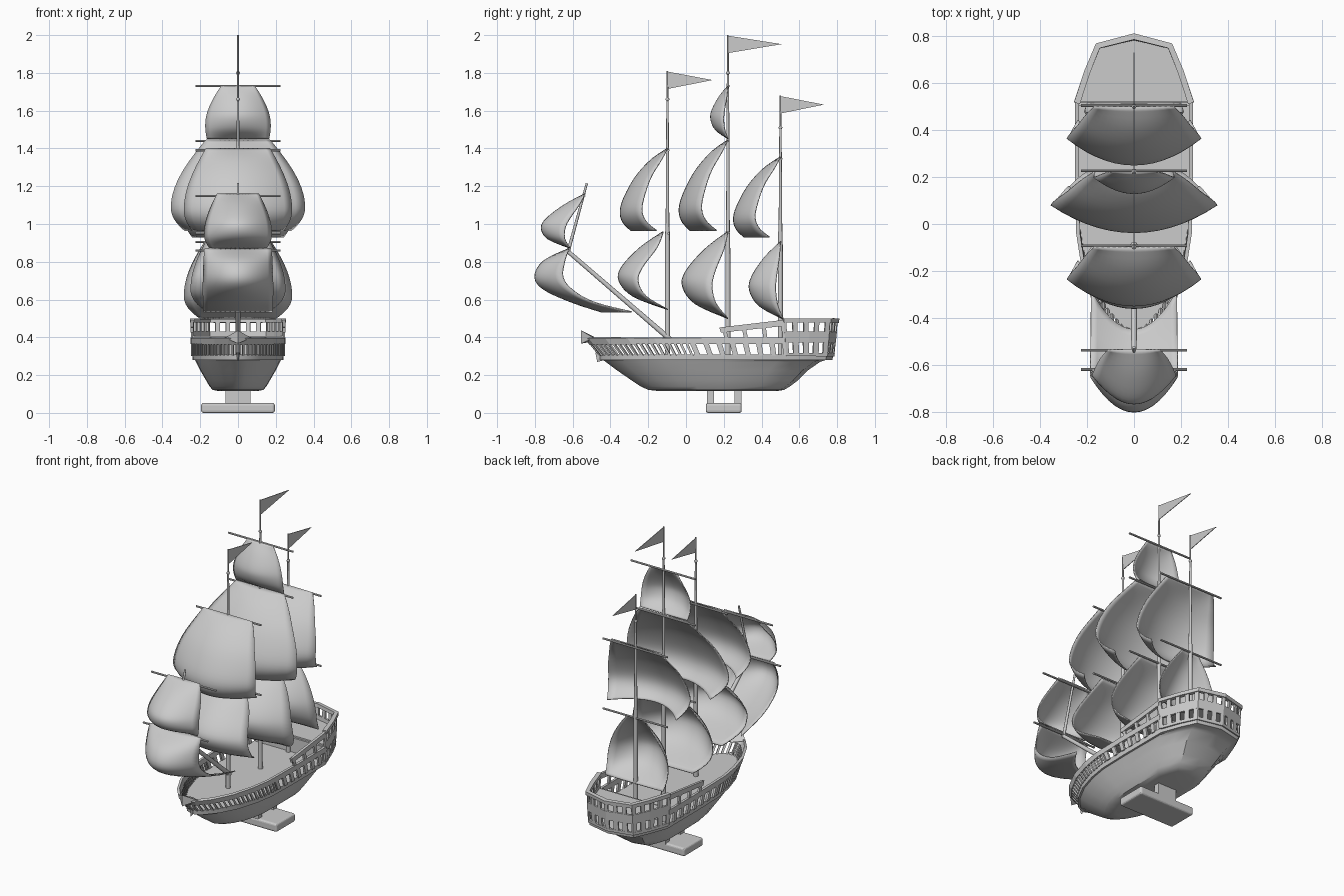
import bpy, bmesh, math
from mathutils import Vector

if "Cube" in bpy.data.objects:
    bpy.data.objects.remove(bpy.data.objects["Cube"])


def make(name, verts, faces, thick=0, smooth=None, offset=0):
    me = bpy.data.meshes.new(name)
    me.from_pydata([tuple(v) for v in verts], [], faces)
    bm = bmesh.new()
    bm.from_mesh(me)
    bmesh.ops.remove_doubles(bm, verts=bm.verts, dist=1e-5)
    bmesh.ops.recalc_face_normals(bm, faces=bm.faces)
    bm.to_mesh(me)
    bm.free()
    ob = bpy.data.objects.new(name, me)
    bpy.context.collection.objects.link(ob)
    if thick:
        m = ob.modifiers.new("thickness", "SOLIDIFY")
        m.thickness, m.offset = thick, offset
    if smooth:
        bpy.ops.object.select_all(action='DESELECT')
        ob.select_set(True)
        bpy.context.view_layer.objects.active = ob
        bpy.ops.object.shade_smooth_by_angle(angle=math.radians(smooth))
    return ob


def rod(name, a, b, r0, r1, n=12):
    a, b = Vector(a), Vector(b)
    q = (b - a).to_track_quat('Z', 'Y')
    ring = [Vector((math.cos(2*math.pi*i/n), math.sin(2*math.pi*i/n), 0)) for i in range(n)]
    v = [a + q @ (p*r0) for p in ring] + [b + q @ (p*r1) for p in ring]
    f = [(i, (i+1) % n, n+(i+1) % n, n+i) for i in range(n)]
    return make(name, v, f + [list(range(n)), list(range(n, 2*n))], smooth=40)


def box(name, x, y0, y1, z0, z1, bevel=0):
    v = [(sx, y, z) for z in (z0, z1) for sx, y in ((-x, y0), (x, y0), (x, y1), (-x, y1))]
    f = [(0, 1, 2, 3), (4, 5, 6, 7)] + [(i, (i+1) % 4, 4+(i+1) % 4, 4+i) for i in range(4)]
    ob = make(name, v, f)
    if bevel:
        m = ob.modifiers.new("bevel", "BEVEL")
        m.width, m.segments = bevel, 3
    return ob


# Half plan outline of the ship, bow to stern
OUT = [(0, -.46), (.05, -.44), (.12, -.36), (.18, -.25), (.22, -.12), (.24, 0),
       (.245, .2), (.245, .53), (.20, .65), (.155, .745), (0, .78)]


def remap(p, yb, ys, hw):
    return p[0]*hw/.245, yb + (p[1]+.46)/1.24*(ys-yb)


# Hull lofted from plan rings
rows = [(.115, -.14, .48, .10), (.122, -.20, .52, .135), (.14, -.24, .55, .15), (.17, -.285, .59, .168),
        (.225, -.365, .645, .20), (.27, -.425, .71, .222), (.28, -.44, .74, .228), (.28, -.455, .775, .24), (.31, -.46, .78, .243)]
full = OUT + [(-x, y) for x, y in OUT[-2:0:-1]]
n = len(full)
v = [(*remap(p, yb, ys, hw), z) for z, yb, ys, hw in rows for p in full]
f = [(r*n+i, r*n+(i+1) % n, (r+1)*n+(i+1) % n, (r+1)*n+i) for r in range(len(rows)-1) for i in range(n)]
make("hull", v, f + [list(range(n)), list(range(len(v)-n, len(v)))], smooth=35)

# Arc length along the outline
D = [0]
for a, b in zip(OUT, OUT[1:]):
    D.append(D[-1] + math.dist(a, b))


def at(d):
    for i in range(len(D)-1):
        if d <= D[i+1] + 1e-9:
            t = (d-D[i])/(D[i+1]-D[i])
            return [OUT[i][k] + t*(OUT[i+1][k]-OUT[i][k]) for k in (0, 1)]
    return list(OUT[-1])


def d_of(y):
    for i in range(len(OUT)-1):
        if y <= OUT[i+1][1]:
            return D[i] + (y-OUT[i][1])/(OUT[i+1][1]-OUT[i][1])*(D[i+1]-D[i])
    return D[-1]


def wall_point(d, z):
    p = at(d)
    x, y = remap(p, -.46-(z-.31)*.8, .78+(z-.31)*.1, .243)
    return x, y, z


def panels(name, spans, thick=.012):
    """Wall strips on both sides; span = d0, d1, (z0, z1) at start, (z0, z1) at end."""
    v, f = [], []
    for d0, d1, za, zb in spans:
        cuts = [d0] + [d for d in D if d0+1e-4 < d < d1-1e-4] + [d1]
        for s in (1, -1):
            b = len(v)
            for d in cuts:
                t = (d-d0)/(d1-d0)
                for k in (0, 1):
                    x, y, z = wall_point(d, za[k]+t*(zb[k]-za[k]))
                    v.append((s*x, y, z))
            f += [(b+2*i, b+2*i+2, b+2*i+3, b+2*i+1) for i in range(len(cuts)-1)]
    return make(name, v, f, thick)


def posts(d0, d1, count, width, z0, z1):
    step = (d1-d0)/count
    return [(max(0, d0+i*step-width/2), min(D[-1], d0+i*step+width/2), (z0, z1), (z0, z1)) for i in range(count+1)]


aft, end, waist = d_of(.53), D[-1], d_of(.06)
# Rails, balusters and stern gallery
panels("main_rail", [(0, aft, (.365, .398), (.365, .398))], .016)
panels("bow_balusters", posts(0, waist, 20, .013, .305, .37))
panels("waist_posts", posts(waist, aft, 7, .028, .305, .37))
panels("sheer_rail", [(d_of(.22), aft, (.425, .452), (.46, .492))], .016)
panels("sheer_posts", posts(d_of(.24), aft, 3, .02, .39, .455))
panels("stern_bands", [(aft, end, (.30, .318), (.30, .318)), (aft, end, (.372, .43), (.372, .43))], .014)
panels("stern_top_rail", [(aft, end, (.478, .5), (.478, .5))], .026)
panels("stern_posts", posts(aft, end, 7, .03, .31, .375) + posts(aft, end, 7, .024, .43, .48))

# Raised stern deck and its bulkhead
aft_pts = [wall_point(d, .40) for d in [aft] + [d for d in D if d > aft+1e-4]]
ring = aft_pts + [(-x, y, z) for x, y, z in aft_pts[-2::-1]]
make("stern_deck", ring, [list(range(len(ring)))], .012)
box("stern_bulkhead", .235, .505, .517, .30, .40)

# Prow ornament
pv = [(0, -.555, .437), (.07, -.49, .397), (0, -.555, .367), (-.07, -.49, .397), (0, -.45, .385)]
make("prow", pv, [(0, 1, 2), (0, 2, 3), (0, 1, 4), (1, 2, 4), (2, 3, 4), (3, 0, 4)])
make("stem_post", [(.012, -.45, .32), (-.012, -.45, .32), (0, -.48, .32), (0, -.47, .27), (0, -.43, .28)],
     [(0, 1, 2), (0, 2, 3), (1, 2, 3), (0, 3, 4), (1, 3, 4), (0, 1, 4)])

# Display stand
box("stand_base", .195, .105, .295, 0, .052, .012)
box("stand_leg_front", .065, .11, .148, .04, .125)
box("stand_leg_back", .065, .258, .295, .04, .125)

# Masts, knobs, flags and yards
for nm, y, top, knob, flag, yards in (("fore", -.098, 1.81, 1.66, .238, (1.39, .95)),
                                      ("main", .222, 2.0, 1.80, .285, (1.73, 1.44, .955)),
                                      ("mizzen", .50, 1.68, 1.51, .23, (1.345, .905))):
    rod(nm + "_lower_mast", (0, y, .30), (0, y, .96), .014, .012)
    rod(nm + "_upper_mast", (0, y, .94), (0, y, knob), .010, .006)
    rod(nm + "_flagpole", (0, y, knob), (0, y, top), .005, .004)
    bpy.ops.mesh.primitive_uv_sphere_add(segments=12, ring_count=8, radius=.010, location=(0, y, knob))
    bpy.context.object.name = nm + "_knob"
    make(nm + "_flag", [(0, y, top-.003), (0, y+flag, top-.048), (0, y, top-.095)], [(0, 1, 2)], .004)
    for z in yards:
        rod(nm + "_yard", (-.225, y+.005, z), (.225, y+.005, z), .006, .006, 8)
rod("bowsprit", (0, -.085, .39), (0, -.625, .855), .014, .011)
rod("bow_topmast", (0, -.625, .85), (0, -.525, 1.215), .009, .006)
rod("bow_upper_yard", (-.225, -.538, 1.148), (.225, -.538, 1.148), .006, .006, 8)
rod("bow_lower_yard", (-.225, -.62, .86), (.225, -.62, .86), .006, .006, 8)

# Sail profiles: drop fraction, belly depth at centre, depth at side edge
UPPER = [(0, 0, 0), (.14, .35, .13), (.35, .68, .35), (.6, .92, .5), (.77, 1, .54), (.9, .94, .44), (1, .77, .23)]
LOWER = [(0, 0, 0), (.2, .5, .25), (.45, .92, .8), (.63, 1, 1), (.83, .72, .75), (1, 0, 0)]
BOW_LOW = [(0, 0, 0), (.2, .75, .12), (.45, 1, .17), (.65, .72, -.1), (.85, -.1, -.75), (1, -.95, -1.85)]


def spline(rows, t):
    u = t*(len(rows)-1)
    i = min(int(u), len(rows)-2)
    p = [Vector(rows[min(max(j, 0), len(rows)-1)]) for j in range(i-1, i+3)]
    w = u-i
    return .5*(2*p[1] + (p[2]-p[0])*w + (2*p[0]-5*p[1]+4*p[2]-p[3])*w*w + (3*p[1]-p[0]-3*p[2]+p[3])*w**3)


def sail(name, prof, y, top, bottom, depth, edge, widths, lean=0, nr=20, nc=14):
    w0, w1, w2 = widths
    v = []
    for r in range(nr+1):
        s, dc, de = spline(prof, r/nr)
        if s < .75:
            w = w0 + (w1-w0)*math.sin(math.pi/2*s/.75)
        else:
            w = w1 + (w2-w1)*((s-.75)/.25)**2
        for c in range(nc+1):
            x = 2*c/nc - 1
            d = depth*(dc + (de*edge-dc)*x*x)
            v.append((x*w, y - d + lean*s, top - (top-bottom)*s))
    f = [(r*(nc+1)+c, r*(nc+1)+c+1, (r+1)*(nc+1)+c+1, (r+1)*(nc+1)+c) for r in range(nr) for c in range(nc)]
    make(name, v, f, .006, 60)


sail("fore_upper_sail", UPPER, -.098, 1.40, .965, .25, 1, (.17, .285, .24))
sail("main_upper_sail", UPPER, .222, 1.445, .965, .258, 1, (.17, .354, .28))
sail("mizzen_upper_sail", UPPER, .50, 1.355, .93, .248, 1, (.17, .285, .24))
sail("fore_lower_sail", LOWER, -.12, .96, .547, .25, .6, (.14, .25, .18), .025)
sail("main_lower_sail", LOWER, .222, .96, .50, .24, .35, (.14, .285, .20))
sail("mizzen_lower_sail", LOWER, .50, .905, .497, .172, .2, (.06, .21, .20), .015)
sail("main_top_sail", LOWER, .222, 1.73, 1.452, .09, .25, (.09, .172, .165))
sail("bow_upper_sail", LOWER, -.535, 1.16, .873, .18, .3, (.11, .178, .15), -.08)
sail("bow_lower_sail", BOW_LOW, -.62, .87, .535, .18, 1, (.178, .185, .182))
